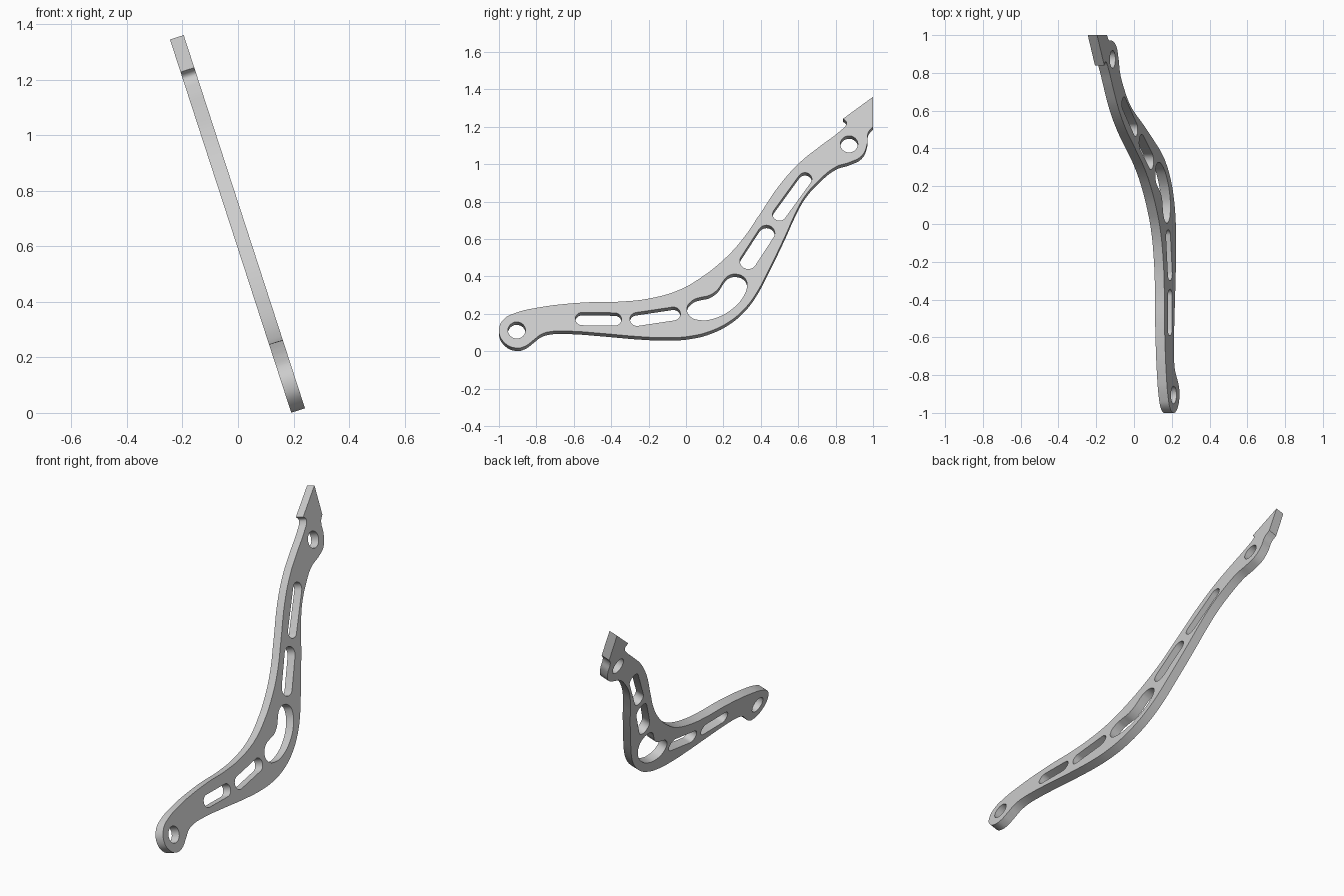
import bpy
import bmesh
from math import radians, cos, sin, atan2, pi
from mathutils import Matrix, Vector

cube = bpy.data.objects.get("Cube")
if cube:
    bpy.data.objects.remove(cube, do_unlink=True)

TILT = radians(18)
THICKNESS = 0.052

grey = bpy.data.materials.new("light grey")
grey.use_nodes = True
colour = (0.6, 0.6, 0.6, 1)
grey.diffuse_color = colour
grey.node_tree.nodes["Principled BSDF"].inputs["Base Color"].default_value = colour

# The plate is a filled flat curve; every further spline is a hole in it
curve = bpy.data.curves.new("bracket_plate", "CURVE")
curve.dimensions = "2D"
curve.fill_mode = "BOTH"
curve.extrude = THICKNESS / 2
curve.resolution_u = 6


def on_plate(p):
    """Side-on (y, z) to the tilted plane of the plate."""
    return Vector((p[0], p[1] / cos(TILT), 0))


def smooth_loop(points, corners=()):
    spline = curve.splines.new("BEZIER")
    spline.bezier_points.add(len(points) - 1)
    spline.use_cyclic_u = True
    for i, (bp, p) in enumerate(zip(spline.bezier_points, points)):
        bp.co = on_plate(p)
        kind = "VECTOR" if i in corners else "AUTO"
        bp.handle_left_type = bp.handle_right_type = kind


def slot(a, b, radius, steps=12):
    a, b = on_plate(a), on_plate(b)
    along = atan2(b.y - a.y, b.x - a.x)
    pts = []
    for centre, start in ((b, along - pi / 2), (a, along + pi / 2)):
        for i in range(steps + (a != b)):
            t = start + pi * i / steps
            pts.append(centre + radius * Vector((cos(t), sin(t), 0)))
    spline = curve.splines.new("POLY")
    spline.points.add(len(pts) - 1)
    spline.use_cyclic_u = True
    for sp, p in zip(spline.points, pts):
        sp.co = (*p, 1)


# Outer outline: upper edge, pointed tip, then back along the lower edge
upper = [(-1, .11), (-.975, .17), (-.91, .205), (-.78, .235), (-.67, .25),
         (-.51, .262), (-.35, .265), (-.19, .283), (-.03, .33), (.075, .39),
         (.18, .47), (.29, .583), (.395, .733), (.5, .888), (.61, 1.01),
         (.717, 1.096), (.823, 1.176), (.856, 1.21)]
tip = [(.858, 1.225), (.84, 1.243), (1, 1.36), (1, 1.2)]
lower = [(.975, 1.17), (.968, 1.105), (.94, 1.045), (.88, 1.012), (.8, .985),
         (.717, .92), (.636, .829), (.583, .733), (.53, .615), (.45, .45),
         (.37, .3), (.316, .23), (.235, .16), (.13, .107), (.02, .08),
         (-.1, .072), (-.25, .078), (-.46, .096), (-.62, .107), (-.73, .104),
         (-.775, .09), (-.818, .057), (-.86, .027), (-.905, .017), (-.97, .045)]
n = len(upper)
smooth_loop(upper + tip + lower, corners=(n + 1, n + 2, n + 3))

# Bolt holes at both ends
for centre in ((-.905, .112), (.872, 1.107)):
    slot(centre, centre, .047)

# Straight lightening slots
slot((-.556, .173), (-.381, .171), .036)
slot((-.262, .171), (-.068, .2), .038)
slot((.333, .482), (.43, .631), .045)
slot((.5, .733), (.636, .92), .037)

# Curved slot at the bend
smooth_loop([(.005, .23), (.037, .273), (.075, .287), (.128, .3), (.171, .332),
             (.203, .38), (.225, .402), (.267, .412), (.315, .39), (.326, .347),
             (.305, .289), (.246, .225), (.155, .176), (.075, .166), (.021, .187)])

plate = bpy.data.objects.new("bracket_plate", curve)
bpy.context.scene.collection.objects.link(plate)

# Turn into a clean mesh with joined edges
bpy.context.view_layer.update()
mesh = bpy.data.meshes.new_from_object(
    plate.evaluated_get(bpy.context.evaluated_depsgraph_get()))
bpy.data.objects.remove(plate, do_unlink=True)
bm = bmesh.new()
bm.from_mesh(mesh)
bmesh.ops.remove_doubles(bm, verts=bm.verts, dist=0.0002)
bmesh.ops.recalc_face_normals(bm, faces=bm.faces)
bm.to_mesh(mesh)
bm.free()
mesh.materials.clear()
mesh.materials.append(grey)
bracket = bpy.data.objects.new("bracket_plate", mesh)
bpy.context.scene.collection.objects.link(bracket)

# Stand the plate up, leaning toward -x
normal = Vector((cos(TILT), 0, sin(TILT)))
up = Vector((-sin(TILT), 0, cos(TILT)))
turn = Matrix((Vector((0, 1, 0)), up, normal)).transposed().to_4x4()
place = Vector((.2465, 0, 0)) - normal * THICKNESS / 2
bracket.matrix_world = Matrix.Translation(place) @ turn

bpy.context.view_layer.objects.active = bracket
bracket.select_set(True)
bpy.ops.object.shade_smooth_by_angle(angle=radians(30))
